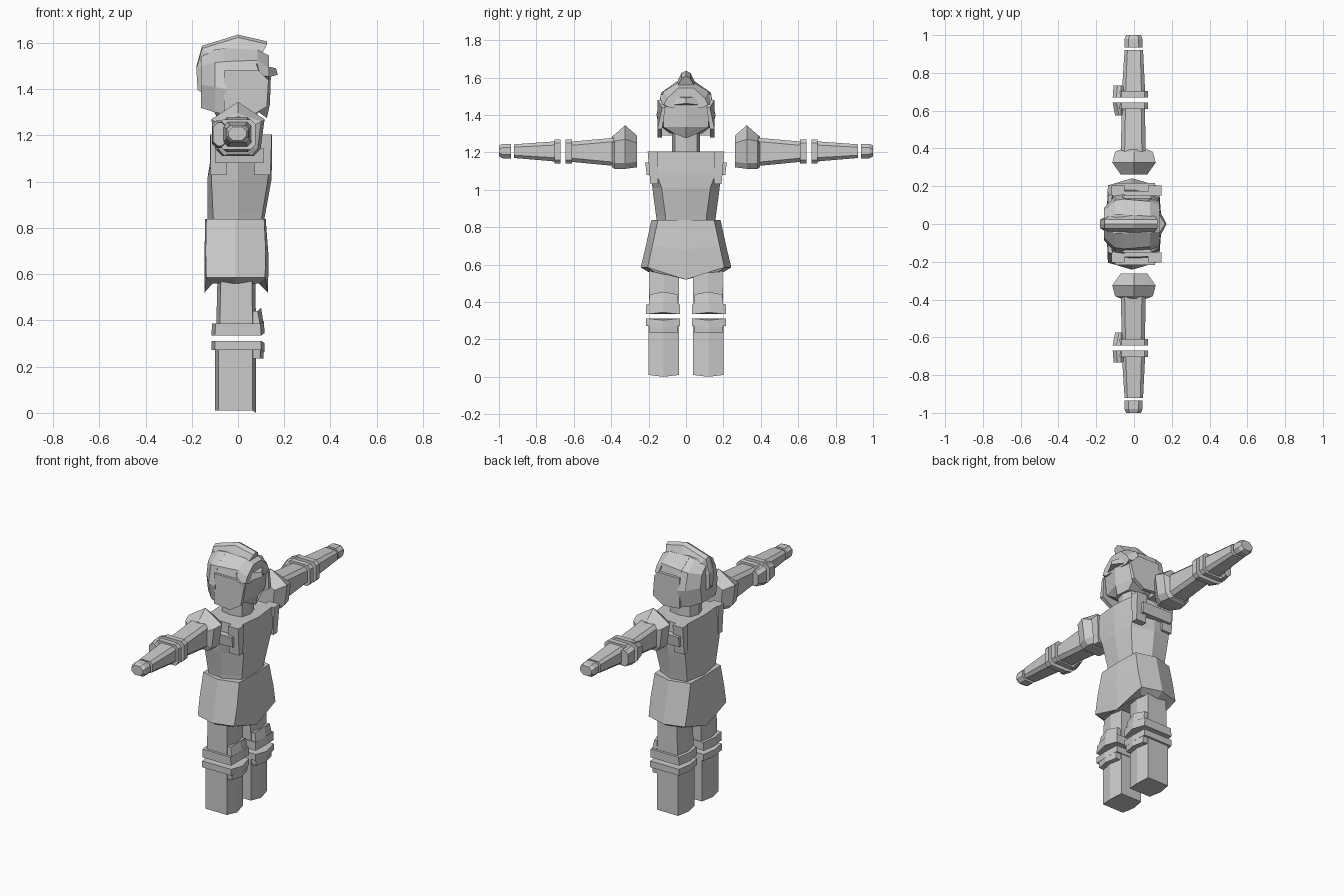
import bpy, bmesh

grey = bpy.data.materials.new("plain grey")
grey.diffuse_color = (0.6, 0.6, 0.6, 1)


def loft(name, rings, mirror=False):
    """Skin equal-sized closed rings of 3D points and cap both ends."""
    bm = bmesh.new()
    vs = [[bm.verts.new(p) for p in r] for r in rings]
    n = len(rings[0])
    for a, b in zip(vs, vs[1:]):
        for i in range(n):
            j = (i + 1) % n
            bm.faces.new((a[i], a[j], b[j], b[i]))
    bm.faces.new(vs[0])
    bm.faces.new(vs[-1])
    bmesh.ops.recalc_face_normals(bm, faces=bm.faces)
    me = bpy.data.meshes.new(name)
    bm.to_mesh(me)
    bm.free()
    me.materials.append(grey)
    ob = bpy.data.objects.new(name, me)
    bpy.context.collection.objects.link(ob)
    if mirror:
        m = ob.modifiers.new("mirror", 'MIRROR')
        m.use_axis = (False, True, False)
        m.use_mirror_merge = False
    return ob


def sym(half):
    """Half outline (u, v) with u >= 0, completed by its reflection in u."""
    return half + [(-u, v) for u, v in reversed(half) if u > 1e-6]


def body_ring(z, front, fc, side, sx, bc, back, zf=None):
    """Body section: front ridge, front corner, side ridge, back corner, back ridge."""
    zf = z if zf is None else zf
    return [(x, y, zf if abs(y) < 0.01 else z) for y, x in
            sym([(0, front), (fc[1], fc[0]), (side, sx), (bc[1], bc[0]), (0, back)])]


# skirt with pointed hem front and back
loft("skirt", [
    body_ring(0.56, 0.10, (0.09, 0.17), 0.20, -0.01, (-0.11, 0.17), -0.12, 0.55),
    body_ring(0.585, 0.13, (0.117, 0.205), 0.242, -0.01, (-0.137, 0.205), -0.145, 0.52),
    body_ring(0.70, 0.132, (0.12, 0.18), 0.215, -0.01, (-0.14, 0.18), -0.145, 0.68),
    body_ring(0.838, 0.12, (0.113, 0.15), 0.185, -0.01, (-0.137, 0.15), -0.142),
])


# torso
loft("torso", [
    body_ring(0.82, 0.11, (0.10, 0.11), 0.155, 0.0, (-0.105, 0.14), -0.13),
    body_ring(0.86, 0.118, (0.105, 0.11), 0.16, 0.0, (-0.108, 0.145), -0.132),
    body_ring(1.01, 0.145, (0.13, 0.13), 0.18, 0.0, (-0.115, 0.17), -0.133),
    body_ring(1.09, 0.147, (0.135, 0.16), 0.185, 0.0, (-0.113, 0.18), -0.12),
    body_ring(1.205, 0.147, (0.13, 0.17), 0.175, 0.0, (-0.11, 0.175), -0.122),
])


def rect(x0, x1, y0, y1, z):
    return [(x0, y0, z), (x1, y0, z), (x1, y1, z), (x0, y1, z)]


# shoulder straps at the front and back of the arm opening, side belt under it
loft("front_strap", [rect(0.07, 0.14, 0.15, 0.19, 1.03),
                     rect(0.075, 0.146, 0.15, 0.205, 1.205)], True)
loft("back_strap", [rect(-0.12, -0.05, 0.15, 0.19, 1.03),
                    rect(-0.12, -0.05, 0.15, 0.205, 1.205)], True)
loft("side_belt", [rect(-0.10, 0.11, 0.15, 0.21, 1.08),
                   rect(-0.10, 0.11, 0.15, 0.218, 1.145)], True)

# neck
loft("neck", [body_ring(z, 0.085, (0.07, 0.06), 0.075, 0.0, (-0.07, 0.06), -0.09)
              for z in (1.19, 1.34)])

# face
loft("face", [
    body_ring(1.30, 0.125, (0.09, 0.06), 0.085, 0.0, (-0.08, 0.06), -0.09, 1.275),
    body_ring(1.335, 0.138, (0.105, 0.12), 0.13, 0.0, (-0.10, 0.10), -0.12),
    body_ring(1.45, 0.142, (0.115, 0.12), 0.135, 0.0, (-0.11, 0.10), -0.13),
    body_ring(1.52, 0.11, (0.08, 0.08), 0.10, 0.0, (-0.08, 0.08), -0.10),
])


# helmet: open shell, arched sections running from back to front
def arch(x, rows, t=0.022):
    half = [(0, rows[-1][1])] + list(reversed(rows))
    w, z = rows[0]
    inner = [(w - t, z), (rows[1][0] - t, rows[1][1]),
             (rows[2][0] - t, rows[2][1] - t), (0, rows[3][1] - t)]
    return [(x, u, v) for u, v in sym(half + inner)]


def helmet_outline(x, rows):
    right = [(x, u, v) for u, v in rows]
    return right + [(x, -u, v) for u, v in reversed(rows)]


loft("helmet_back", [
    helmet_outline(-0.16, [(0.07, 1.32), (0.085, 1.42), (0.07, 1.50), (0.03, 1.54)]),
    helmet_outline(-0.10, [(0.125, 1.30), (0.15, 1.41), (0.125, 1.515), (0.05, 1.572)]),
    helmet_outline(-0.05, [(0.135, 1.29), (0.158, 1.40), (0.132, 1.52), (0.05, 1.578)]),
])
loft("helmet_front", [
    helmet_outline(-0.06, [(0.10, 1.45), (0.14, 1.46), (0.132, 1.52), (0.05, 1.578)]),
    helmet_outline(0.085, [(0.10, 1.45), (0.14, 1.46), (0.12, 1.525), (0.045, 1.57)]),
    helmet_outline(0.135, [(0.09, 1.44), (0.118, 1.455), (0.10, 1.49), (0.04, 1.545)]),
])
# brow peak
loft("visor", [
    [(0.08, -0.135, 1.51), (0.165, 0, 1.49), (0.08, 0.135, 1.51), (0.06, 0, 1.53)],
    [(0.10, -0.14, 1.445), (0.172, 0, 1.462), (0.10, 0.14, 1.445), (0.06, 0, 1.45)],
])


# cheek guards
def cheek(y, d, e):
    return [(-0.06, y, 1.48), (0.09, y, 1.48), (0.132, y - e, 1.44),
            (0.125, y - d, 1.325), (0.05, y - d, 1.28), (-0.06, y - d, 1.29)]


loft("cheek_guard", [cheek(0.152, 0.0, 0.025), cheek(0.13, 0.002, 0.02)], True)

# crest: ridge running over the helmet
loft("crest", [
    [(x, -w, zb), (x + s, -0.5 * w, zt - 0.012), (x + s, 0, zt),
     (x + s, 0.5 * w, zt - 0.012), (x, w, zb)]
    for x, s, w, zb, zt in [(-0.15, -0.025, 0.035, 1.38, 1.41),
                            (-0.14, -0.04, 0.045, 1.50, 1.50),
                            (-0.12, -0.035, 0.05, 1.55, 1.588),
                            (0.0, 0.0, 0.05, 1.57, 1.636),
                            (0.105, 0.02, 0.045, 1.555, 1.607)]])


# arms: chamfered sections along y
def arm_ring(y, x0, x1, z0, z1, c=0.02):
    return [(x0, y, z0 + c), (x0 + c, y, z0), (x1 - c, y, z0), (x1, y, z0 + c),
            (x1, y, z1 - c), (x1 - c, y, z1), (x0 + c, y, z1), (x0, y, z1 - c)]


def pad_ring(y, w, top, shoulder, bottom):
    return [(x, y, z) for x, z in
            sym([(0, top), (w, shoulder), (w * 0.85, bottom + 0.03), (w * 0.6, bottom)])]


loft("shoulder_pad", [pad_ring(0.262, 0.07, 1.29, 1.25, 1.12),
                      pad_ring(0.325, 0.115, 1.345, 1.27, 1.112),
                      pad_ring(0.382, 0.10, 1.295, 1.26, 1.112),
                      pad_ring(0.395, 0.07, 1.285, 1.245, 1.12)], True)
loft("upper_arm", [arm_ring(0.36, -0.07, 0.062, 1.125, 1.28),
                   arm_ring(0.62, -0.065, 0.058, 1.15, 1.257)], True)
loft("upper_elbow_cuff", [arm_ring(y, -0.085, 0.075, 1.14, 1.27) for y in (0.61, 0.643)], True)
loft("forearm", [arm_ring(0.68, -0.065, 0.06, 1.15, 1.26),
                 arm_ring(0.92, -0.05, 0.048, 1.17, 1.243, 0.015)], True)
loft("lower_elbow_cuff", [arm_ring(y, -0.085, 0.075, 1.14, 1.27) for y in (0.67, 0.703)], True)
loft("hand", [arm_ring(0.935, -0.05, 0.045, 1.168, 1.245),
              arm_ring(0.98, -0.05, 0.045, 1.168, 1.245),
              arm_ring(1.0, -0.042, 0.037, 1.178, 1.237)], True)
# elbow guards on the back of the arm
loft("upper_elbow_guard", [arm_ring(0.575, -0.10, -0.05, 1.16, 1.25),
                           arm_ring(0.643, -0.113, -0.05, 1.145, 1.265)], True)
loft("lower_elbow_guard", [arm_ring(0.67, -0.113, -0.05, 1.145, 1.265),
                           arm_ring(0.732, -0.108, -0.05, 1.155, 1.255)], True)


# legs: six-sided sections with a front and back ridge
def leg_ring(z, x0, x1, y0, y1, dz=0.0):
    m, r = (y0 + y1) / 2, 0.015
    return [(x0 + r, y0, z), (x1 - r, y0, z), (x1, m, z + dz),
            (x1 - r, y1, z), (x0 + r, y1, z), (x0, m, z)]


loft("upper_leg", [leg_ring(0.335, -0.095, 0.078, 0.04, 0.198),
                   leg_ring(0.62, -0.088, 0.075, 0.035, 0.195)], True)
loft("lower_leg", [leg_ring(0.01, -0.10, 0.078, 0.038, 0.2, -0.01),
                   leg_ring(0.312, -0.10, 0.078, 0.038, 0.2)], True)
loft("upper_knee_cuff", [leg_ring(0.335, -0.115, 0.115, 0.033, 0.213, 0.01),
                         leg_ring(0.387, -0.112, 0.112, 0.033, 0.213, 0.01)], True)
loft("lower_knee_cuff", [leg_ring(0.272, -0.115, 0.115, 0.033, 0.213, -0.01),
                         leg_ring(0.312, -0.115, 0.115, 0.033, 0.213, -0.01)], True)
# knee guards
loft("upper_knee_guard", [leg_ring(0.37, 0.05, 0.113, 0.04, 0.2),
                          leg_ring(0.44, 0.05, 0.10, 0.045, 0.195, 0.015)], True)
loft("lower_knee_guard", [leg_ring(0.235, 0.05, 0.11, 0.045, 0.195),
                          leg_ring(0.29, 0.05, 0.113, 0.04, 0.2)], True)
